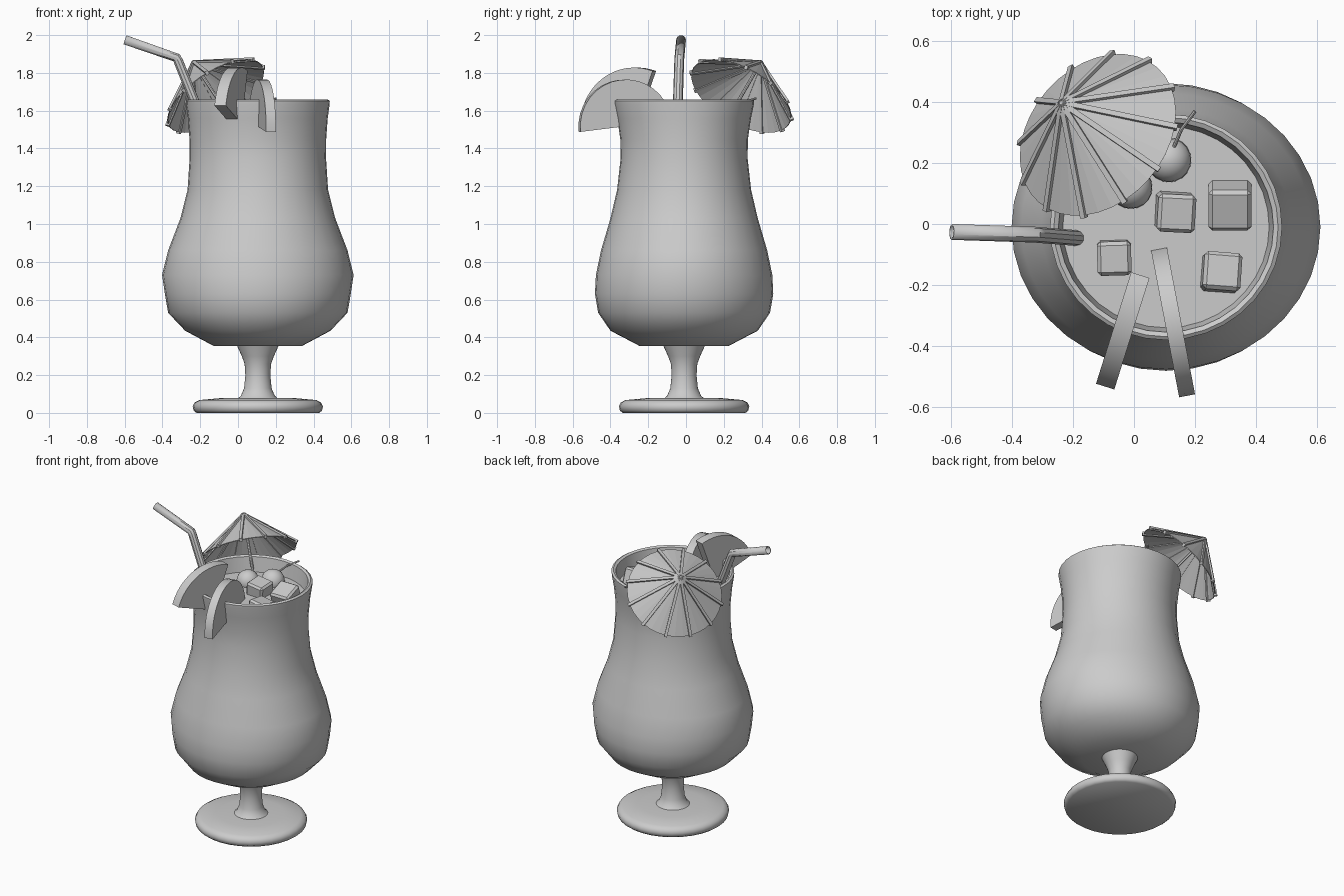
import bpy, bmesh, math
from mathutils import Vector, Matrix, Euler

if "Cube" in bpy.data.objects:
    bpy.data.objects.remove(bpy.data.objects["Cube"])

CX, CY = 0.105, -0.01   # axis of the glass


def finish(name, bm, matrix=Matrix(), smooth=None):
    bmesh.ops.recalc_face_normals(bm, faces=bm.faces)
    me = bpy.data.meshes.new(name)
    bm.to_mesh(me)
    bm.free()
    ob = bpy.data.objects.new(name, me)
    bpy.context.collection.objects.link(ob)
    ob.matrix_world = matrix
    if smooth:
        bpy.ops.object.select_all(action='DESELECT')
        ob.select_set(True)
        bpy.context.view_layer.objects.active = ob
        bpy.ops.object.shade_smooth_by_angle(angle=math.radians(smooth))
    return ob


def lathe(name, profile, n=32, center=(CX, CY), smooth=40):
    """Profile of (z, x radius, y radius), closed with caps at both ends."""
    bm = bmesh.new()
    rings = []
    for z, rx, ry in profile:
        rings.append([bm.verts.new((rx * math.cos(2 * math.pi * i / n),
                                    ry * math.sin(2 * math.pi * i / n), z)) for i in range(n)])
    for a, b in zip(rings, rings[1:]):
        for i in range(n):
            j = (i + 1) % n
            bm.faces.new((a[i], a[j], b[j], b[i]))
    bm.faces.new(rings[0])
    bm.faces.new(rings[-1])
    return finish(name, bm, Matrix.Translation((*center, 0)), smooth)


def tube(name, points, r, hollow=False, sides=12):
    cu = bpy.data.curves.new(name, 'CURVE')
    cu.dimensions = '3D'
    cu.bevel_depth = r
    cu.bevel_resolution = sides // 4
    cu.use_fill_caps = not hollow
    sp = cu.splines.new('POLY')
    sp.points.add(len(points) - 1)
    for p, co in zip(sp.points, points):
        p.co = (*co, 1)
    ob = bpy.data.objects.new(name, cu)
    bpy.context.collection.objects.link(ob)
    bpy.ops.object.select_all(action='DESELECT')
    ob.select_set(True)
    bpy.context.view_layer.objects.active = ob
    bpy.ops.object.convert(target='MESH')
    ob = bpy.context.object
    bpy.ops.object.shade_smooth_by_angle(angle=math.radians(35))
    if hollow:
        m = ob.modifiers.new('wall', 'SOLIDIFY')
        m.thickness = 0.006
    return ob


# Foot and stem
lathe('foot', [(0, .325, .325), (.012, .34, .34), (.035, .345, .345), (.055, .335, .335),
               (.068, .31, .31), (.078, .2, .2), (.08, .08, .08)])
lathe('stem', [(.07, .115, .115), (.09, .09, .09), (.13, .073, .073), (.2, .066, .066),
               (.26, .07, .07), (.3, .085, .085), (.36, .112, .112)])

# Bowl with rounded lip, inner wall down to the drink
lathe('bowl', [(.355, .235, .237), (.435, .385, .39), (.53, .475, .455), (.63, .492, .472),
               (.73, .507, .467), (.86, .475, .44), (1.03, .41, .39), (1.18, .372, .355),
               (1.35, .361, .336), (1.45, .362, .338), (1.56, .37, .354), (1.635, .38, .37),
               (1.652, .381, .371), (1.66, .368, .36), (1.652, .353, .345),
               (1.53, .335, .327)], n=36)
lathe('drink_surface', [(1.5, .34, .333), (1.555, .345, .338)], n=36)

# Ice cubes
for i, (x, y, z, s, rot) in enumerate([(.135, .04, 1.575, .125, (.1, .1, -.05)),
                                       (.315, .065, 1.565, .14, (.35, 0, 0)),
                                       (.285, -.16, 1.56, .125, (-.12, .1, -.08)),
                                       (-.065, -.11, 1.56, .112, (.08, 0, .03))]):
    bm = bmesh.new()
    bmesh.ops.create_cube(bm, size=s)
    bmesh.ops.bevel(bm, geom=bm.edges[:], offset=.012, segments=1, affect='EDGES')
    finish(f'ice_cube_{i + 1}', bm, Matrix.LocRotScale(Vector((x, y, z)), Euler(rot), None))

# Cherries and their stems
for i, (c, r) in enumerate([((.115, .21, 1.57), .073), ((-.01, .12, 1.57), .07)]):
    bm = bmesh.new()
    bmesh.ops.create_uvsphere(bm, u_segments=20, v_segments=12, radius=r)
    finish(f'cherry_{i + 1}', bm, Matrix.Translation(c), 60)
tube('cherry_stem', [(.13, .25, 1.62), (.155, .31, 1.645), (.2, .37, 1.665)], .006, sides=8)

# Bent straw
tube('straw', [(-.598, -.026, 1.975), (-.325, -.035, 1.88), (-.315, -.036, 1.86),
               (-.19, -.046, 1.55), (-.13, -.05, 1.4)], .026, hollow=True)


# Fruit slices: upright circle sectors hung on the rim
def slice_part(name, center, direction, radius, thick, a0, a1, n=16):
    u = Vector((*direction, 0)).normalized()
    w = Vector((u.y, -u.x, 0)) * thick / 2
    bm = bmesh.new()
    c = Vector(center)
    pts = [c] if a1 - a0 < 179 else []
    for i in range(n + 1):
        a = math.radians(a0 + (a1 - a0) * i / n)
        pts.append(c + u * radius * math.cos(a) + Vector((0, 0, radius * math.sin(a))))
    front = [bm.verts.new(p + w) for p in pts]
    back = [bm.verts.new(p - w) for p in pts]
    bm.faces.new(front)
    bm.faces.new(back[::-1])
    for i in range(len(pts)):
        j = (i + 1) % len(pts)
        bm.faces.new((front[i], front[j], back[j], back[i]))
    return finish(name, bm, smooth=35)


slice_part('fruit_wedge', (-.01, -.265, 1.53), (.115, .365), .298, .063, 70, 161)
slice_part('fruit_half_slice', (.128, -.322, 1.518), (-.09, .47), .247, .053, 7, 187)

# Paper umbrella: tilted cone with ribs and a stick
axis = Vector((-.495, .435, .752)).normalized()
apex = Vector((-.235, .395, 1.855))
R, H, RIBS = .295, .235, 12
frame = Matrix.Translation(apex) @ axis.to_track_quat('Z', 'Y').to_matrix().to_4x4()

bm = bmesh.new()
bmesh.ops.create_cone(bm, cap_ends=False, segments=36, radius1=R, radius2=.002, depth=H,
                      matrix=Matrix.Translation((0, 0, -H / 2)))
canopy = finish('umbrella_canopy', bm, frame)
canopy.modifiers.new('paper', 'SOLIDIFY').thickness = .005

bm = bmesh.new()
length = math.hypot(R, H) + .008
slope = math.atan2(H, R)
for i in range(RIBS):
    m = (Matrix.Rotation(2 * math.pi * (i + .3) / RIBS, 4, 'Z') @ Matrix.Rotation(slope, 4, 'Y')
         @ Matrix.Translation((length / 2, 0, 0)) @ Matrix.Diagonal((length, .018, .022, 1)))
    bmesh.ops.create_cube(bm, size=1, matrix=m)
finish('umbrella_ribs', bm, frame)
tube('umbrella_stick', [apex + axis * .008, apex - axis * .47], .009, sides=8)
